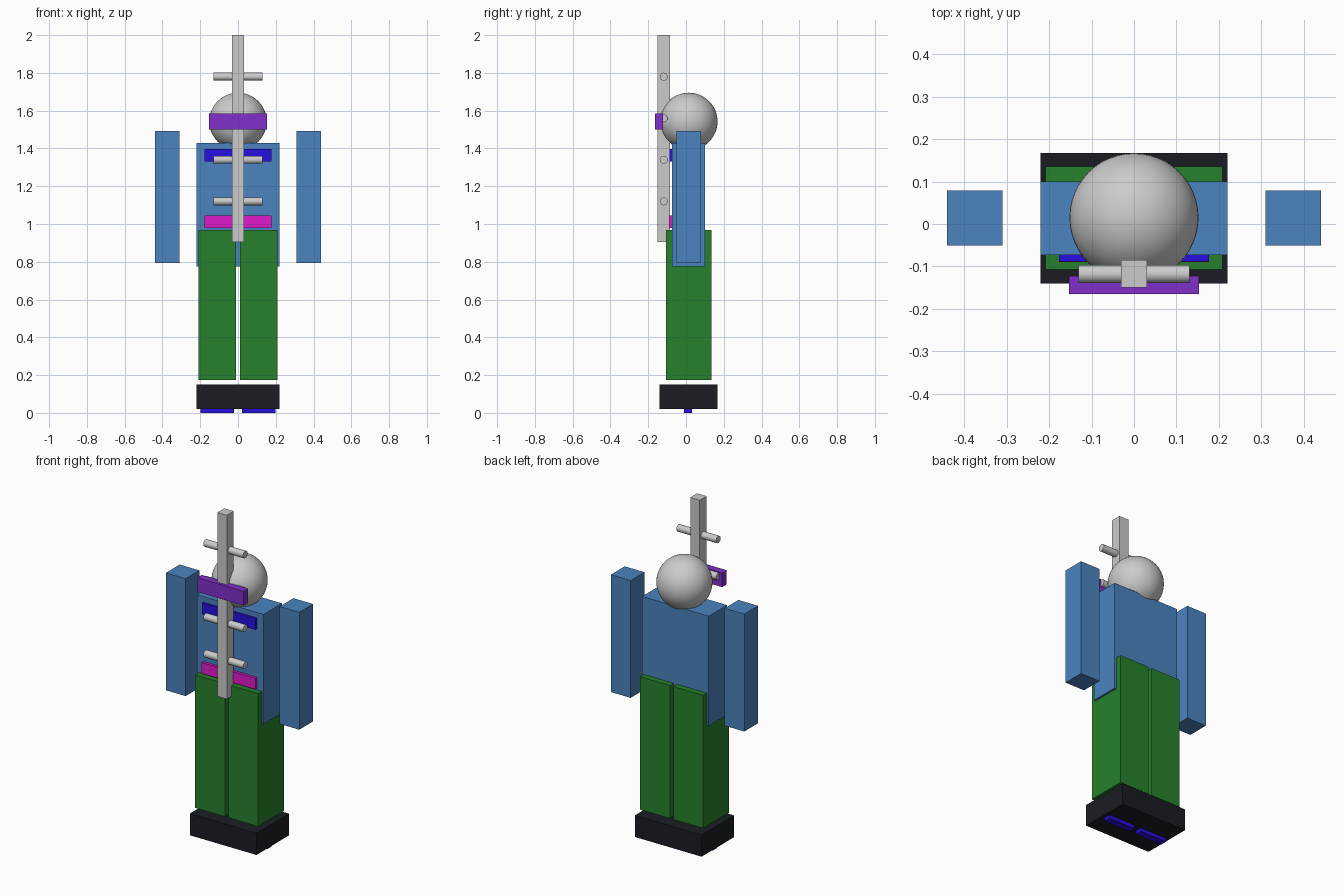
import bpy
import math

if "Cube" in bpy.data.objects:
    bpy.data.objects.remove(bpy.data.objects["Cube"])


def mat(name, r, g, b):
    m = bpy.data.materials.new(name)
    m.diffuse_color = (r, g, b, 1)
    m.use_nodes = True
    m.node_tree.nodes["Principled BSDF"].inputs["Base Color"].default_value = m.diffuse_color
    return m


BLUE = mat("shirt_blue", 0.07, 0.23, 0.52)
GREEN = mat("trouser_green", 0.02, 0.22, 0.025)
BLACK = mat("base_black", 0.01, 0.012, 0.017)
PURPLE = mat("purple", 0.22, 0.03, 0.6)
DEEP_BLUE = mat("deep_blue", 0.02, 0.005, 0.75)
PINK = mat("pink", 0.75, 0.01, 0.6)


def box(name, x, y, z, material=None):
    """Box from (min, max) ranges on each axis."""
    bpy.ops.mesh.primitive_cube_add(size=1)
    o = bpy.context.object
    o.name = name
    o.location = [(a + b) / 2 for a, b in (x, y, z)]
    o.scale = [b - a for a, b in (x, y, z)]
    bpy.ops.object.transform_apply(location=False, rotation=False, scale=True)
    if material:
        o.data.materials.append(material)
    return o


# Body and base
box("torso", (-0.22, 0.22), (-0.073, 0.1), (0.775, 1.43), BLUE)
box("base", (-0.22, 0.22), (-0.14, 0.167), (0.021, 0.15), BLACK)

# Paired limbs and the runners under the base
for side, s in (("left", -1), ("right", 1)):
    def span(a, b):
        return tuple(sorted((s * a, s * b)))
    box(side + "_arm", span(0.31, 0.44), (-0.051, 0.079), (0.793, 1.493), BLUE)
    box(side + "_leg", span(0.011, 0.208), (-0.107, 0.135), (0.175, 0.968), GREEN)
    box(side + "_runner", span(0.022, 0.199), (-0.01, 0.032), (0, 0.03), DEEP_BLUE)

# Chest and waist stripes
box("chest_stripe", (-0.177, 0.177), (-0.088, -0.065), (1.332, 1.398), DEEP_BLUE)
box("waist_stripe", (-0.177, 0.177), (-0.09, -0.065), (0.978, 1.044), PINK)

# Head and visor band
bpy.ops.mesh.primitive_uv_sphere_add(segments=48, ring_count=24, radius=0.152,
                                     location=(0, 0.015, 1.543))
bpy.context.object.name = "head"
bpy.ops.object.shade_smooth()
box("visor", (-0.153, 0.153), (-0.165, -0.123), (1.5, 1.585), PURPLE)

# Pole with round rungs
box("pole", (-0.031, 0.031), (-0.15, -0.085), (0.904, 2.0))
for i in range(4):
    bpy.ops.mesh.primitive_cylinder_add(vertices=32, radius=0.021, depth=0.262,
                                        location=(0, -0.118, 1.12 + 0.22 * i),
                                        rotation=(0, math.pi / 2, 0))
    bpy.context.object.name = "rung_%d" % (i + 1)
    bpy.ops.object.shade_smooth_by_angle(angle=math.radians(30))
